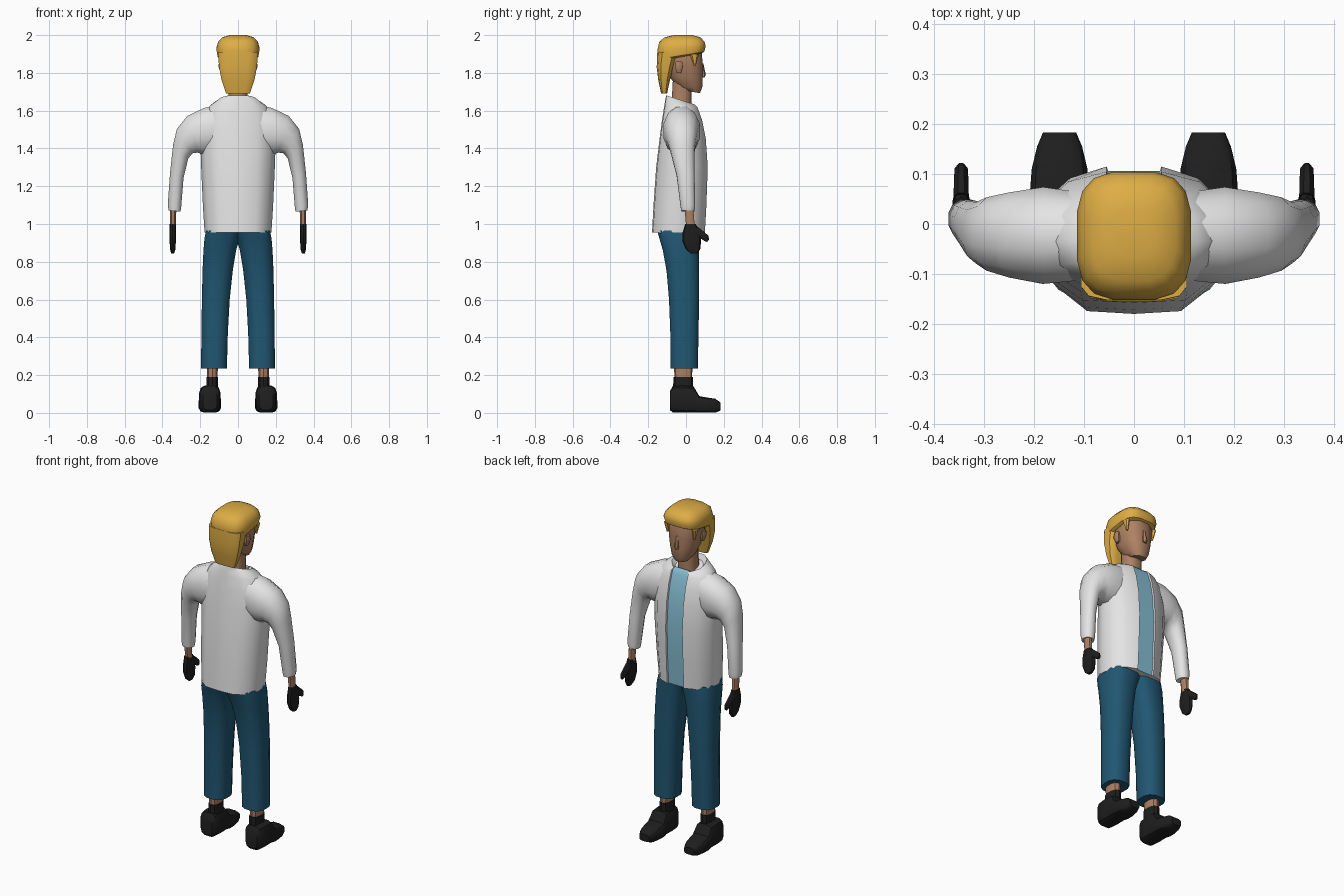
import bpy, bmesh, math
from mathutils import Vector as V


def material(name, rgb):
    m = bpy.data.materials.new(name)
    m.diffuse_color = (*rgb, 1)
    return m


WHITE = material("white_cloth", (0.78, 0.78, 0.78))
SHIRT = material("light_blue_cloth", (0.24, 0.52, 0.66))
DENIM = material("blue_denim", (0.015, 0.095, 0.17))
SKIN = material("skin", (0.42, 0.22, 0.125))
HAIR = material("golden_hair", (0.73, 0.42, 0.06))
BLACK = material("black_leather", (0.013, 0.013, 0.013))


def ring(c, u, v, n=12, p=2.0):
    """Superellipse ring around c with half axes u and v."""
    c, u, v, pts = V(c), V(u), V(v), []
    for i in range(n):
        a = 2 * math.pi * (i + 0.5) / n
        f = lambda t: math.copysign(abs(t) ** (2 / p), t)
        pts.append(c + u * f(math.cos(a)) + v * f(math.sin(a)))
    return pts


def flat(z, x0, x1, y0, y1, n=12, p=2.5, tilt=0):
    """Ring lying at height z; tilt raises its +y edge."""
    return ring(((x0 + x1) / 2, (y0 + y1) / 2, z), ((x1 - x0) / 2, 0, 0),
                (0, (y1 - y0) / 2, tilt), n, p)


def loft(name, rings, mats, side=1, paint=None, angle=40):
    bm = bmesh.new()
    rows = [[bm.verts.new((p.x * side, p.y, p.z)) for p in r] for r in rings]
    n = len(rows[0])
    for a, b in zip(rows, rows[1:]):
        for i in range(n):
            j = (i + 1) % n
            f = bm.faces.new((a[i], a[j], b[j], b[i]))
            if paint:
                f.material_index = paint(i)
    bm.faces.new(rows[0])
    bm.faces.new(rows[-1])
    bmesh.ops.recalc_face_normals(bm, faces=bm.faces)
    me = bpy.data.meshes.new(name)
    bm.to_mesh(me)
    bm.free()
    for m in mats:
        me.materials.append(m)
    ob = bpy.data.objects.new(name, me)
    bpy.context.collection.objects.link(ob)
    bpy.ops.object.select_all(action='DESELECT')
    ob.select_set(True)
    bpy.context.view_layer.objects.active = ob
    bpy.ops.object.shade_smooth_by_angle(angle=math.radians(angle))
    return ob


# Jacket body: mirrored half outline with a recessed shirt strip in the middle
def jacket_ring(z, w, yb, yf, tilt=0):
    mid, h = (yb + yf) / 2, (yf - yb) / 2
    outline = [(0.53, -0.96), (0.87, -0.62), (1, -0.1), (0.93, 0.45), (0.66, 0.83)]
    s = min(0.055, 0.5 * w)
    half = [(w * a, mid + h * b) for a, b in outline] + [(s, yf), (s - 0.003, yf - 0.009)]
    loop = [(0, yb)] + half + [(-x, y) for x, y in reversed(half)]
    return [V((x, y, z + tilt * (y - mid) / h)) for x, y in loop]


loft("jacket", [jacket_ring(*r) for r in (
    (0.955, 0.177, -0.18, 0.10), (1.1, 0.186, -0.172, 0.108),
    (1.3, 0.195, -0.158, 0.115), (1.45, 0.20, -0.14, 0.105),
    (1.55, 0.19, -0.127, 0.085), (1.615, 0.16, -0.115, 0.066, -0.01),
    (1.64, 0.13, -0.11, 0.058, -0.018), (1.657, 0.10, -0.105, 0.045, -0.024),
    (1.63, 0.08, -0.09, 0.03, -0.02))],
    [WHITE, SHIRT], paint=lambda i: 1 if i == 7 else 0)

# Neck, head and nose
loft("neck", [flat(1.60, -0.055, 0.055, -0.085, 0.03),
              flat(1.69, -0.052, 0.052, -0.075, 0.03),
              flat(1.78, -0.055, 0.055, -0.07, 0.03)], [SKIN])
loft("head", [flat(1.70, -0.042, 0.042, -0.01, 0.075, tilt=-0.008),
              flat(1.725, -0.06, 0.06, -0.05, 0.088),
              flat(1.78, -0.078, 0.078, -0.09, 0.09),
              flat(1.84, -0.09, 0.09, -0.11, 0.09),
              flat(1.90, -0.093, 0.093, -0.12, 0.088),
              flat(1.95, -0.08, 0.08, -0.10, 0.07)], [SKIN])
loft("nose", [flat(1.775, -0.014, 0.014, 0.07, 0.098, 6),
              flat(1.79, -0.015, 0.015, 0.07, 0.105, 6),
              flat(1.85, -0.008, 0.008, 0.07, 0.092, 6)], [SKIN])

# Hair cap with raised fringe, and the long back panel
loft("hair_cap", [flat(1.885, -0.098, 0.098, -0.13, 0.085, 16, 3.2, 0.02),
                  flat(1.892, -0.109, 0.109, -0.15, 0.098, 16, 3.2, 0.02),
                  flat(1.93, -0.116, 0.116, -0.153, 0.106, 16, 3.2, 0.01),
                  flat(1.965, -0.106, 0.106, -0.143, 0.10, 16, 3.2),
                  flat(1.988, -0.085, 0.085, -0.115, 0.078, 16, 3),
                  flat(2.0, -0.045, 0.045, -0.065, 0.035, 16, 2.5)], [HAIR])
loft("hair_back", [flat(1.69, -0.064, 0.064, -0.132, -0.10, 12, 4),
                   flat(1.76, -0.088, 0.088, -0.147, -0.085, 12, 4),
                   flat(1.83, -0.102, 0.102, -0.156, -0.065, 12, 4),
                   flat(1.91, -0.108, 0.108, -0.153, -0.04, 12, 4)], [HAIR])

for s, tag in ((1, "right"), (-1, "left")):
    # Ear and sideburn
    loft(f"{tag}_ear", [flat(1.80, 0.075, 0.092, -0.05, -0.025, 8),
                        flat(1.835, 0.075, 0.105, -0.06, -0.015, 8),
                        flat(1.86, 0.075, 0.10, -0.055, -0.02, 8)], [SKIN], s)
    loft(f"{tag}_sideburn", [flat(1.84, 0.083, 0.094, 0.042, 0.052, 6),
                             flat(1.90, 0.08, 0.107, 0.02, 0.07, 6)], [HAIR], s)

    # Sleeve: outer x, z, inner x, z, centre y, half depth
    rings = []
    for ox, oz, ix, iz, cy, ry in (
            (0.10, 1.635, 0.10, 1.37, -0.025, 0.09), (0.18, 1.618, 0.185, 1.365, -0.023, 0.10),
            (0.27, 1.575, 0.213, 1.375, -0.022, 0.088), (0.325, 1.505, 0.24, 1.372, -0.02, 0.076),
            (0.345, 1.42, 0.262, 1.345, -0.018, 0.064), (0.361, 1.27, 0.287, 1.245, -0.002, 0.049),
            (0.373, 1.10, 0.30, 1.085, 0.01, 0.04), (0.368, 1.072, 0.304, 1.065, 0.01, 0.036)):
        o, i = V((ox, cy, oz)), V((ix, cy, iz))
        rings.append(ring((o + i) / 2, (o - i) / 2, (0, ry, 0), 12, 2.2))
    loft(f"{tag}_sleeve", rings, [WHITE], s, angle=50)

    # Wrist, glove and thumb
    loft(f"{tag}_wrist", [flat(0.98, 0.328, 0.36, 0.0, 0.048, 8),
                          flat(1.09, 0.325, 0.362, -0.01, 0.04, 8)], [SKIN], s)
    loft(f"{tag}_glove", [flat(0.845, 0.338, 0.355, 0.025, 0.06, 10),
                          flat(0.865, 0.331, 0.36, 0.0, 0.075, 10),
                          flat(0.91, 0.328, 0.363, -0.02, 0.08, 10),
                          flat(0.955, 0.328, 0.364, -0.018, 0.075, 10),
                          flat(1.0, 0.328, 0.364, -0.004, 0.052, 10)], [BLACK], s)
    loft(f"{tag}_thumb", [ring((0.346, y, z), (0.015 * k, 0, 0), (0, 0.012 * k, 0.016 * k), 8)
                          for y, z, k in ((0.05, 0.97, 1.1), (0.085, 0.942, 1.05),
                                          (0.107, 0.925, 0.95), (0.117, 0.912, 0.5))], [BLACK], s)

    # Trouser leg
    loft(f"{tag}_trouser_leg", [flat(0.235, 0.057, 0.197, -0.083, 0.065, 12, 2.6),
                                flat(0.42, 0.052, 0.196, -0.085, 0.068, 12, 2.6),
                                flat(0.60, 0.042, 0.193, -0.092, 0.072, 12, 2.6),
                                flat(0.75, 0.026, 0.19, -0.105, 0.072, 12, 2.6),
                                flat(0.86, 0.008, 0.185, -0.125, 0.07, 12, 2.8),
                                flat(0.92, -0.01, 0.18, -0.142, 0.07, 12, 3),
                                flat(0.965, -0.03, 0.172, -0.155, 0.07, 12, 3)], [DENIM], s)

    # Ankle, sock and shoe
    loft(f"{tag}_ankle", [flat(0.17, 0.108, 0.164, -0.06, 0.032, 10),
                          flat(0.25, 0.105, 0.167, -0.064, 0.034, 10)], [SKIN], s)
    loft(f"{tag}_sock", [flat(0.12, 0.105, 0.167, -0.068, 0.038, 10),
                         flat(0.19, 0.105, 0.167, -0.067, 0.038, 10)], [BLACK], s)
    rings = []
    for y, top, low, hw in ((-0.086, 0.115, 0.015, 0.038), (-0.07, 0.143, 0, 0.052),
                            (-0.02, 0.146, 0, 0.058), (0.04, 0.142, 0, 0.056),
                            (0.07, 0.09, 0, 0.06), (0.11, 0.082, 0, 0.057),
                            (0.155, 0.076, 0, 0.046), (0.183, 0.055, 0.012, 0.034)):
        rings.append(ring((0.149, y, (top + low) / 2), (hw, 0, 0), (0, 0, (top - low) / 2), 12, 3.5))
    loft(f"{tag}_shoe", rings, [BLACK], s)
